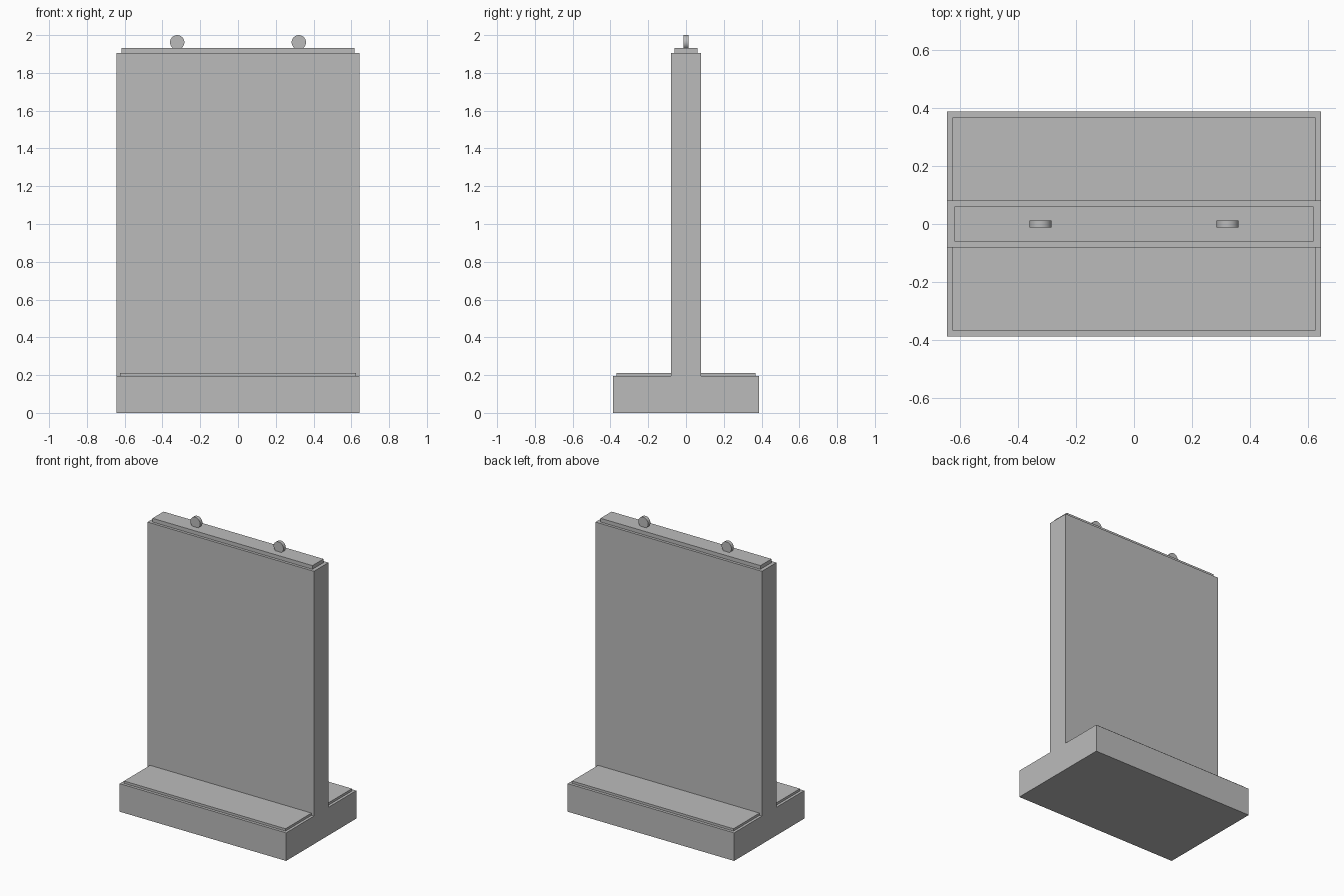
import bpy
import math

if "Cube" in bpy.data.objects:
    bpy.data.objects.remove(bpy.data.objects["Cube"])

# Single concrete grey
concrete = bpy.data.materials.new("concrete_grey")
concrete.diffuse_color = (0.5, 0.5, 0.5, 1)
concrete.use_nodes = True
concrete.node_tree.nodes["Principled BSDF"].inputs["Base Color"].default_value = concrete.diffuse_color


def block(name, hx, y0, y1, z0, z1):
    bpy.ops.mesh.primitive_cube_add(size=1, location=(0, (y0 + y1) / 2, (z0 + z1) / 2))
    ob = bpy.context.object
    ob.name = name
    ob.scale = (2 * hx, y1 - y0, z1 - z0)
    bpy.ops.object.transform_apply(location=False, rotation=False, scale=True)
    ob.data.materials.append(concrete)
    return ob


# Inverted T: footing and upright wall as one extruded profile
HX = 0.643
profile = [(-0.387, 0), (0.387, 0), (0.387, 0.196), (0.08, 0.196),
           (0.08, 1.906), (-0.08, 1.906), (-0.08, 0.196), (-0.387, 0.196)]
n = len(profile)
verts = [(x, y, z) for x in (-HX, HX) for y, z in profile]
faces = [tuple(reversed(range(n))), tuple(range(n, 2 * n))]
faces += [(i, (i + 1) % n, n + (i + 1) % n, n + i) for i in range(n)]
mesh = bpy.data.meshes.new("wall_and_footing")
mesh.from_pydata(verts, [], faces)
mesh.materials.append(concrete)
bpy.context.collection.objects.link(bpy.data.objects.new("wall_and_footing", mesh))

# Raised strips on the footing, front and back
block("front_footing_strip", 0.624, -0.367, -0.08, 0.196, 0.212)
block("back_footing_strip", 0.624, 0.08, 0.367, 0.196, 0.212)

# Raised cap on the wall top
block("wall_cap", 0.618, -0.061, 0.061, 1.906, 1.932)

# Two upright lifting discs
for side, x in (("left", -0.322), ("right", 0.322)):
    bpy.ops.mesh.primitive_cylinder_add(vertices=32, radius=0.038, depth=0.025,
                                        location=(x, 0, 1.962),
                                        rotation=(math.pi / 2, 0, 0))
    disc = bpy.context.object
    disc.name = side + "_lifting_disc"
    disc.data.materials.append(concrete)
    bpy.ops.object.shade_smooth_by_angle(angle=math.radians(30))
